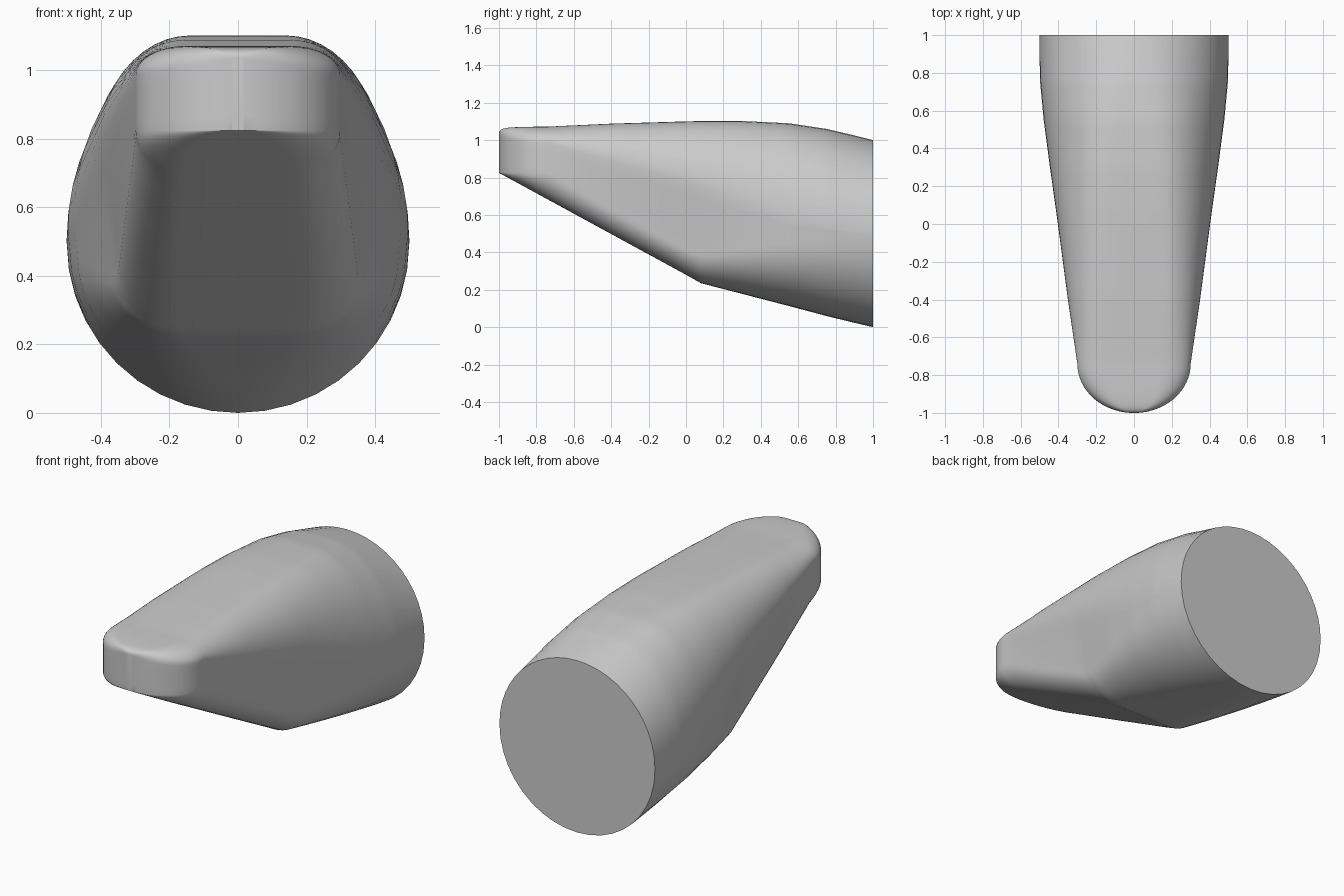
import bpy, bmesh, math

cube = bpy.data.objects.get("Cube")
if cube:
    bpy.data.objects.remove(cube, do_unlink=True)

grey = bpy.data.materials.new("plain grey")
grey.use_nodes = True
grey.diffuse_color = (0.6, 0.6, 0.6, 1)
grey.node_tree.nodes["Principled BSDF"].inputs["Base Color"].default_value = (0.6, 0.6, 0.6, 1)


def lerp(a, b, t):
    return [p + (q - p) * t for p, q in zip(a, b)]


def half_section(w, shoulder, top, top_r, low_w, low_z, bottom, low_r):
    """Right half of a rounded cross-section, bottom centre to top centre."""
    pts = [(0, bottom), ((low_w - low_r) / 2, bottom)]
    for i in range(11):
        a = math.pi / 2 * i / 10
        pts.append((low_w - low_r + low_r * math.sin(a), low_z - (low_z - bottom) * math.cos(a)))
    pts += [lerp((low_w, low_z), (w, shoulder), i / 5) for i in range(1, 5)]
    for i in range(13):
        a = math.pi / 2 * i / 12
        pts.append((w - top_r + top_r * math.cos(a), shoulder + (top - shoulder) * math.sin(a)))
    return pts + [((w - top_r) / 2, top), (0, top)]


# Rounded nose: upright wall above the sloping underside
sections = []
for i in range(16):
    a = 0.06 + (math.pi / 2 - 0.06) * i / 15
    s = math.sin(a)
    y = -0.74 - 0.26 * math.cos(a) / math.cos(0.06)
    top = 1.072 - 0.03 * (1 - s) ** 4 - 0.012 * (1 - s)
    w = 0.3 * s
    sections.append([y, w, 1.035 - 0.05 * s, top, w * 0.5,
                     w, 0.825, 0.825 - 0.545 * (y + 1), w * 0.45])

# Body: y, width, shoulder z, top z, top radius, low width, low z, bottom z, low radius
keys = [sections[-1],
        [-0.4, 0.35, 0.89, 1.088, 0.19, 0.325, 0.635, 0.498, 0.145],
        [0.0, 0.403, 0.78, 1.1, 0.26, 0.353, 0.42, 0.28, 0.17],
        [0.08, 0.414, 0.75, 1.102, 0.275, 0.368, 0.4, 0.235, 0.2],
        [0.3, 0.445, 0.66, 1.102, 0.32, 0.42, 0.42, 0.178, 0.3],
        [0.55, 0.478, 0.57, 1.09, 0.38, 0.468, 0.45, 0.113, 0.4],
        [0.75, 0.497, 0.53, 1.06, 0.44, 0.492, 0.48, 0.06, 0.46],
        [0.88, 0.5, 0.51, 1.03, 0.475, 0.499, 0.49, 0.028, 0.485],
        [1.0, 0.5, 0.505, 1.0, 0.5, 0.5, 0.495, 0.0, 0.5]]
for a, b in zip(keys, keys[1:]):
    sections += [lerp(a, b, i / 5) for i in range(1, 6)]

# Loft the mirrored sections into one closed shell
bm = bmesh.new()
rings = []
for y, *shape in sections:
    half = half_section(*shape)
    outline = half + [(-x, z) for x, z in half[-2:0:-1]]
    rings.append([bm.verts.new((x, y, z)) for x, z in outline])
for a, b in zip(rings, rings[1:]):
    for i in range(len(a)):
        j = (i + 1) % len(a)
        bm.faces.new((a[i], a[j], b[j], b[i]))
bm.faces.new(rings[0])
bm.faces.new(rings[-1])
bmesh.ops.remove_doubles(bm, verts=bm.verts, dist=0.0001)
bmesh.ops.recalc_face_normals(bm, faces=bm.faces)
mesh = bpy.data.meshes.new("tapered_body")
bm.to_mesh(mesh)
bm.free()
mesh.materials.append(grey)
body = bpy.data.objects.new("tapered_body", mesh)
bpy.context.collection.objects.link(body)
bpy.context.view_layer.objects.active = body
body.select_set(True)
bpy.ops.object.shade_smooth_by_angle(angle=math.radians(35))
